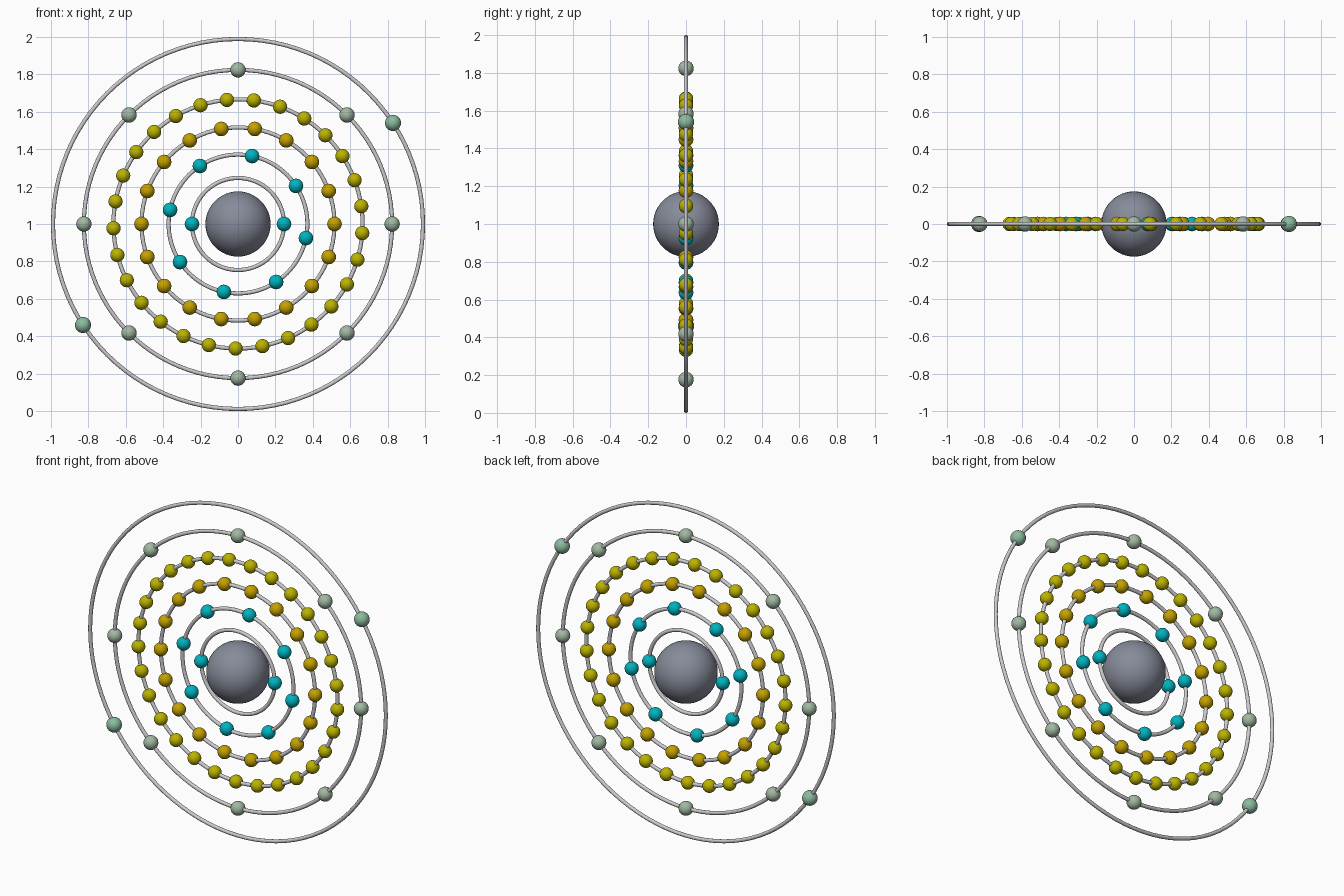
import bpy
from math import sin, cos, radians, pi

if "Cube" in bpy.data.objects:
    bpy.data.objects.remove(bpy.data.objects["Cube"])

CENTRE_Z = 1.0


def paint(name, rgb):
    mat = bpy.data.materials.new(name)
    mat.diffuse_color = (*rgb, 1)
    mat.use_nodes = True
    mat.node_tree.nodes["Principled BSDF"].inputs["Base Color"].default_value = mat.diffuse_color
    return mat


def finish(name, mat=None):
    obj = bpy.context.object
    obj.name = name
    bpy.ops.object.shade_smooth()
    if mat:
        obj.data.materials.append(mat)
    return obj


cyan = paint("cyan", (0.0, 0.45, 0.52))
ochre = paint("ochre", (0.55, 0.36, 0.0))
yellow = paint("yellow", (0.5, 0.45, 0.0))
sage = paint("sage", (0.36, 0.48, 0.36))
mint = paint("mint", (0.26, 0.5, 0.34))
slate = paint("slate", (0.24, 0.26, 0.32))

# Central nucleus
bpy.ops.mesh.primitive_uv_sphere_add(segments=48, ring_count=24, radius=0.174,
                                     location=(0, 0, CENTRE_Z))
finish("nucleus", slate)

# Shells: ring radius, electron count, first angle, electron radius, colour
shells = [
    (0.246, 2, 0.0, 0.039, cyan),
    (0.371, 8, -11.7, 0.039, cyan),
    (0.516, 18, 0.0, 0.039, ochre),
    (0.666, 29, 82.68, 0.038, yellow),
    (0.824, 8, 0.0, 0.041, sage),
    (0.989, 2, 33.1, 0.043, mint),
]

for n, (radius, count, start, size, mat) in enumerate(shells, 1):
    # Orbit ring standing upright in the x-z plane
    bpy.ops.mesh.primitive_torus_add(major_segments=96, minor_segments=12,
                                     major_radius=radius, minor_radius=0.011,
                                     location=(0, 0, CENTRE_Z),
                                     rotation=(pi / 2, 0, 0))
    finish(f"orbit_ring_{n}")

    # Electrons evenly spaced round the ring, sharing one mesh
    bpy.ops.mesh.primitive_uv_sphere_add(segments=24, ring_count=12, radius=size)
    first = finish(f"electron_{n}_1", mat)
    for k in range(count):
        ball = first
        if k:
            ball = bpy.data.objects.new(f"electron_{n}_{k + 1}", first.data)
            bpy.context.collection.objects.link(ball)
        a = radians(start) + 2 * pi * k / count
        ball.location = (radius * cos(a), 0, CENTRE_Z + radius * sin(a))
